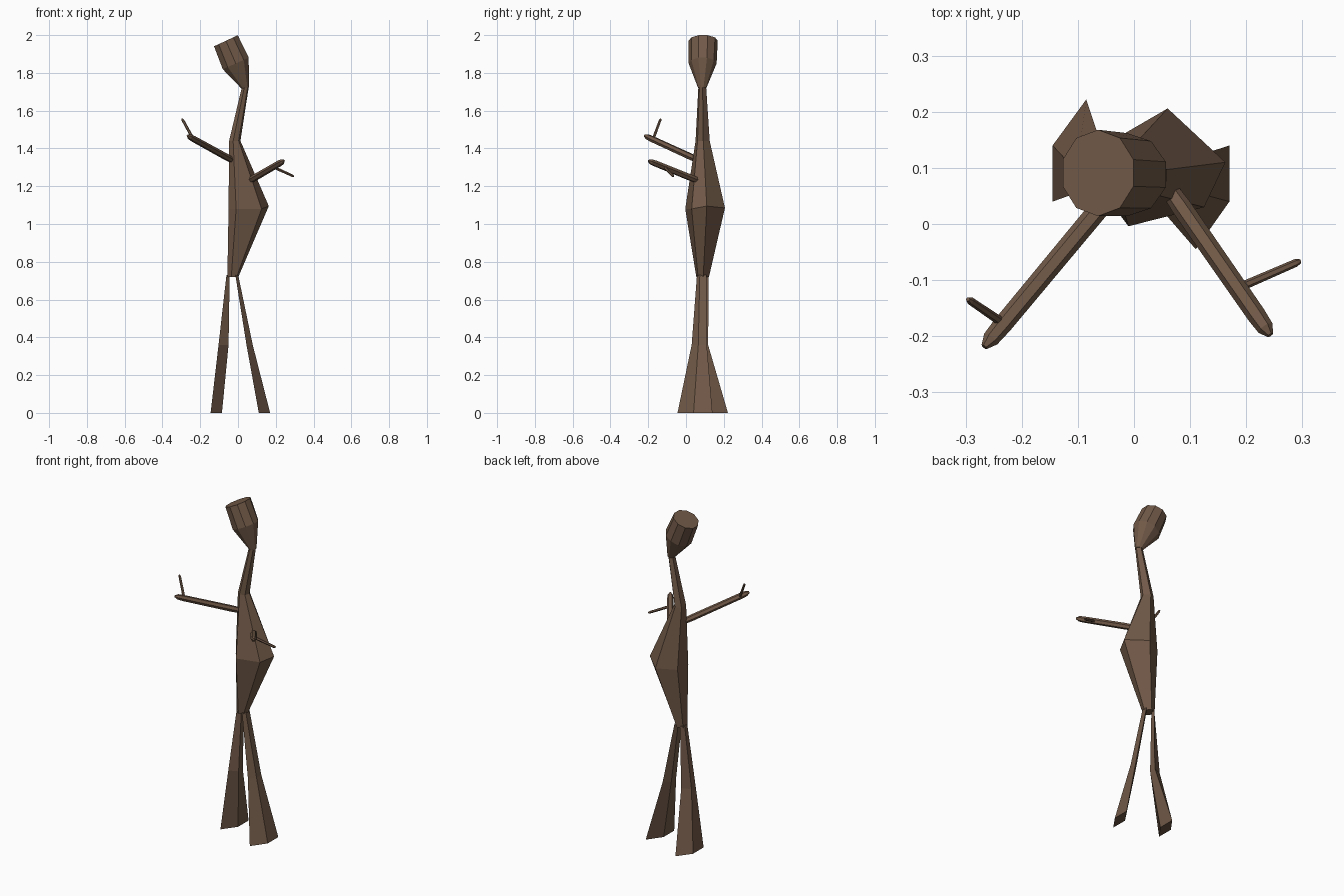
import bpy, bmesh, math
from mathutils import Vector, Matrix

if "Cube" in bpy.data.objects:
    bpy.data.objects.remove(bpy.data.objects["Cube"])

bark = bpy.data.materials.new("brown bark")
bark.diffuse_color = (0.165, 0.100, 0.064, 1)
bark.use_nodes = True
bark.node_tree.nodes["Principled BSDF"].inputs["Base Color"].default_value = bark.diffuse_color


def loft(name, rings):
    """Skin a list of equal-length rings and cap both ends."""
    bm = bmesh.new()
    vs = [[bm.verts.new(p) for p in r] for r in rings]
    n = len(rings[0])
    for a, b in zip(vs, vs[1:]):
        for i in range(n):
            j = (i + 1) % n
            bm.faces.new((a[i], a[j], b[j], b[i]))
    bm.faces.new(vs[0][::-1])
    bm.faces.new(vs[-1])
    bmesh.ops.recalc_face_normals(bm, faces=bm.faces)
    me = bpy.data.meshes.new(name)
    bm.to_mesh(me)
    bm.free()
    me.materials.append(bark)
    ob = bpy.data.objects.new(name, me)
    bpy.context.collection.objects.link(ob)
    return ob


def oval(c, rx, ry, angles, tilt=0):
    """Ring around a centre, tilted about the y axis."""
    m = Matrix.Rotation(math.radians(tilt), 3, 'Y')
    return [Vector(c) + m @ Vector((rx * math.cos(math.radians(a)),
                                    ry * math.sin(math.radians(a)), 0)) for a in angles]


def branch(name, start, end, stations):
    """Six-sided limb; stations are (fraction along, radius)."""
    s, e = Vector(start), Vector(end)
    q = (e - s).to_track_quat('Z', 'Y')
    rings = []
    for t, r in stations:
        rings.append([s.lerp(e, t) + q @ Vector((r * math.cos(k * math.pi / 3),
                                                 r * math.sin(k * math.pi / 3), 0))
                      for k in range(6)])
    return loft(name, rings)


# trunk: six-sided with a bulging belly, narrowing into the neck
hexa = [-100, -45, 5, 80, 145, 215]
belly = [(-0.01, -0.004, 1.08), (0.125, 0.03, 1.08), (0.163, 0.11, 1.095),
         (0.06, 0.206, 1.085), (-0.045, 0.145, 1.08), (-0.05, 0.05, 1.08)]
loft("trunk", [oval((-0.03, 0.088, 0.72), 0.032, 0.034, hexa), belly,
               oval((-0.02, 0.088, 1.44), 0.033, 0.038, hexa),
               oval((0.037, 0.086, 1.725), 0.02, 0.021, hexa)])

# head: ten-sided, leaning to one side
deca = [18 + 36 * k for k in range(10)]
loft("head", [oval((0.038, 0.086, 1.72), 0.021, 0.022, deca, -8),
              oval((-0.012, 0.088, 1.85), 0.079, 0.074, deca, -24),
              oval((-0.064, 0.091, 1.97), 0.073, 0.077, deca, -25)])


# legs: skewed four-sided posts that flare at the foot
def leg(name, stations):
    rings = []
    for z, x0, x1, y0, skew, depth in stations:
        rings.append([(x0, y0, z), (x1, y0 + skew, z),
                      (x1, y0 + skew + depth, z), (x0, y0 + depth, z)])
    return loft(name, rings)


leg("left_leg", [(0, -0.145, -0.085, 0.04, 0.082, 0.1),
                 (0.36, -0.103, -0.05, 0.055, 0.022, 0.04),
                 (0.73, -0.061, -0.044, 0.075, 0.02, 0.025)])
leg("right_leg", [(0, 0.11, 0.17, -0.045, 0.085, 0.1),
                  (0.36, 0.045, 0.078, 0.03, 0.035, 0.045),
                  (0.73, -0.014, 0.001, 0.058, 0.015, 0.035)])

# arms with blunt pointed tips, and one twig on each
arm = [(0, 0.016), (0.1, 0.018), (0.86, 0.017), (0.95, 0.015), (1, 0.006)]
twig = [(0, 0.008), (0.93, 0.007), (1, 0.004)]
branch("left_arm", (-0.035, 0.06, 1.34), (-0.267, -0.219, 1.468), arm)
branch("left_twig", (-0.24, -0.172, 1.455), (-0.296, -0.134, 1.557), twig)
branch("right_arm", (0.066, 0.057, 1.232), (0.243, -0.198, 1.335), arm)
branch("right_twig", (0.19, -0.112, 1.30), (0.296, -0.066, 1.252), twig)
